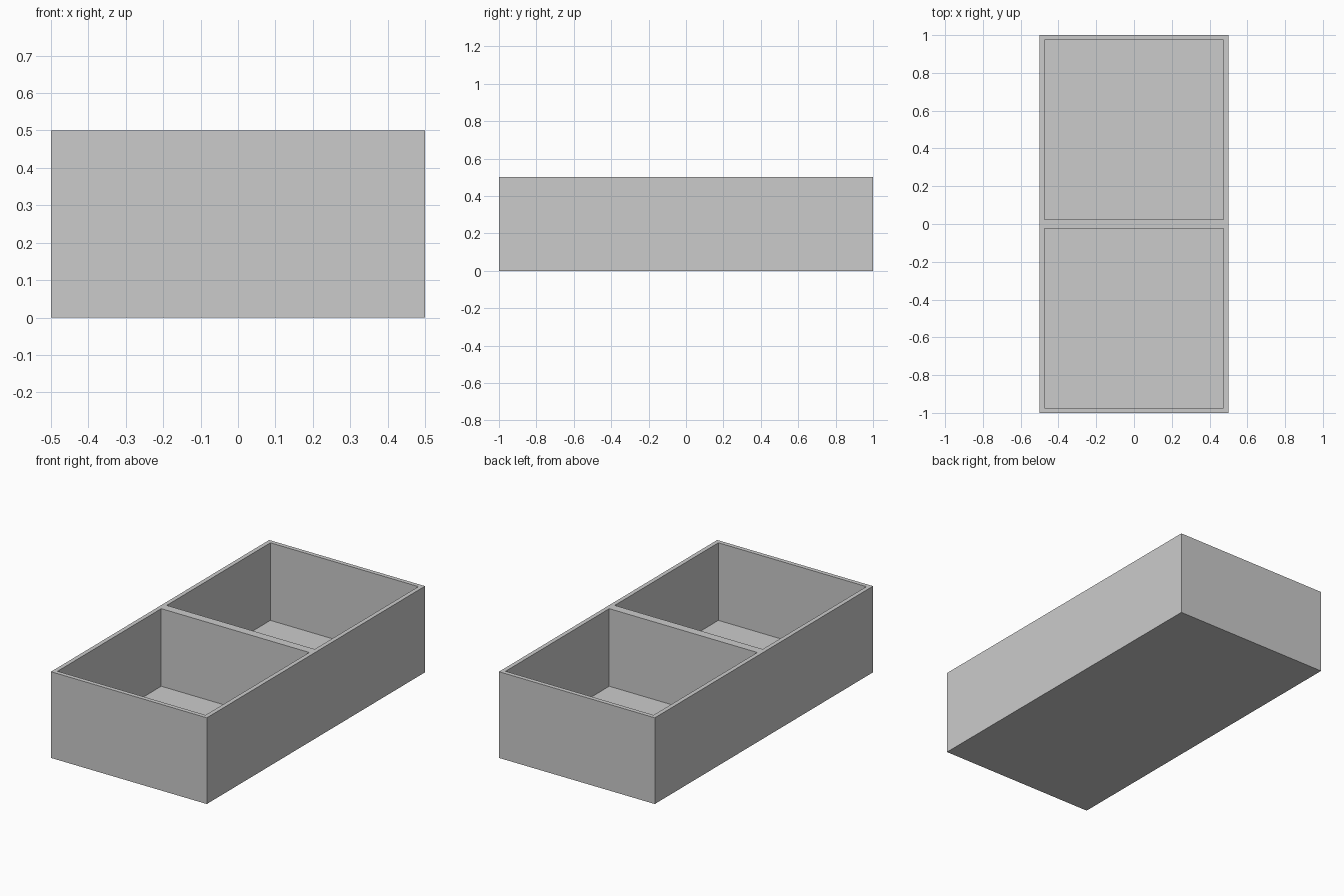
import bpy
import bmesh
from mathutils import Matrix

if "Cube" in bpy.data.objects:
    bpy.data.objects.remove(bpy.data.objects["Cube"], do_unlink=True)

WIDTH, LENGTH, HEIGHT = 1.0, 2.0, 0.5
WALL, FLOOR = 0.025, 0.05

# Plain light grey for the whole tray
grey = bpy.data.materials.new("light_grey")
grey.use_nodes = True
colour = (0.6, 0.6, 0.6, 1)
grey.diffuse_color = colour
grey.node_tree.nodes["Principled BSDF"].inputs["Base Color"].default_value = colour

# Solid block, split across the middle so each half becomes a compartment
bm = bmesh.new()
bmesh.ops.create_cube(bm, size=1, matrix=Matrix.Translation((0, 0, HEIGHT / 2))
                      @ Matrix.Diagonal((WIDTH, LENGTH, HEIGHT, 1)))
top = next(f for f in bm.faces if f.normal.z > 0.9)
bmesh.ops.bisect_plane(bm, geom=[top, *top.edges, *top.verts],
                       plane_co=(0, 0, 0), plane_no=(0, 1, 0))

# Inset each half of the top to leave the rim and divider, then sink the floors
bm.normal_update()
tops = [f for f in bm.faces if f.normal.z > 0.9]
bmesh.ops.inset_individual(bm, faces=tops, thickness=WALL, use_even_offset=True)
for face in tops:
    pocket = bmesh.ops.extrude_discrete_faces(bm, faces=[face])["faces"][0]
    bmesh.ops.translate(bm, verts=pocket.verts, vec=(0, 0, FLOOR - HEIGHT))
bmesh.ops.recalc_face_normals(bm, faces=bm.faces)

mesh = bpy.data.meshes.new("divided_tray")
bm.to_mesh(mesh)
bm.free()
mesh.materials.append(grey)
tray = bpy.data.objects.new("divided_tray", mesh)
bpy.context.collection.objects.link(tray)
